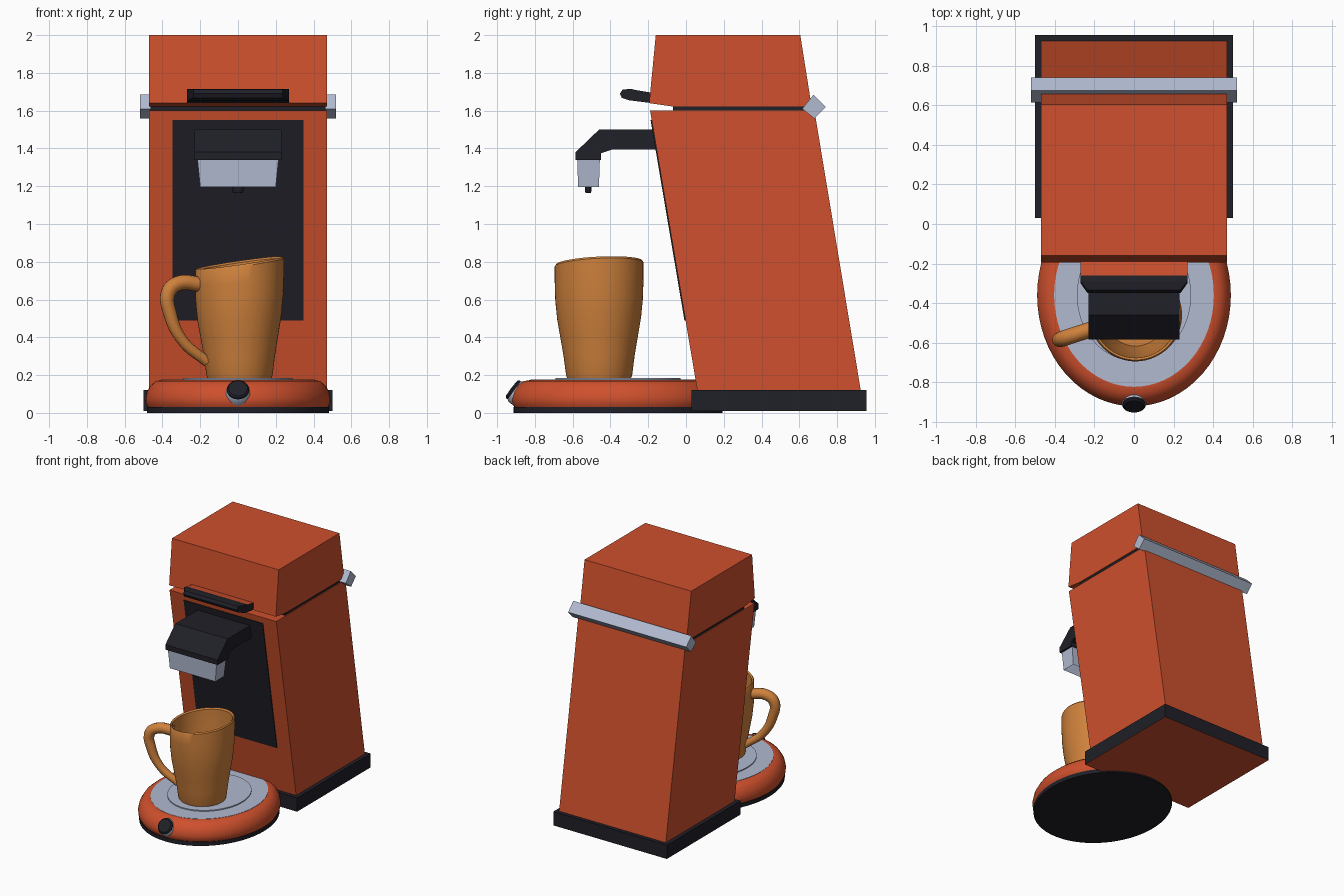
import bpy, bmesh
from math import sin, cos, pi, radians
from mathutils import Vector, Matrix

cube = bpy.data.objects.get("Cube")
if cube:
    bpy.data.objects.remove(cube, do_unlink=True)


def material(name, rgb):
    m = bpy.data.materials.new(name)
    m.use_nodes = True
    m.diffuse_color = (*rgb, 1)
    m.node_tree.nodes["Principled BSDF"].inputs["Base Color"].default_value = (*rgb, 1)
    return m


RED = material("orange red", (0.62, 0.08, 0.026))
DARK = material("charcoal", (0.014, 0.014, 0.021))
SILVER = material("silver blue", (0.44, 0.49, 0.63))
AMBER = material("amber", (0.62, 0.22, 0.045))


def finish(name, bm, mats, smooth=False, paint=None):
    bmesh.ops.recalc_face_normals(bm, faces=bm.faces)
    if paint:
        bm.normal_update()
        for f in bm.faces:
            f.material_index = int(paint(f))
    me = bpy.data.meshes.new(name)
    bm.to_mesh(me)
    bm.free()
    for m in mats:
        me.materials.append(m)
    ob = bpy.data.objects.new(name, me)
    bpy.context.collection.objects.link(ob)
    if smooth:
        bpy.ops.object.select_all(action='DESELECT')
        ob.select_set(True)
        bpy.context.view_layer.objects.active = ob
        bpy.ops.object.shade_smooth_by_angle(angle=radians(35))
    return ob


def slab(name, profile, half, mats, paint=None, adjust=None):
    """Extrude a (y, z) side profile across x."""
    bm = bmesh.new()
    rings = [[bm.verts.new((s * half, y, z)) for y, z in profile] for s in (-1, 1)]
    n = len(profile)
    bm.faces.new(rings[0])
    bm.faces.new(rings[1])
    for i in range(n):
        j = (i + 1) % n
        bm.faces.new((rings[0][i], rings[0][j], rings[1][j], rings[1][i]))
    if adjust:
        for v in bm.verts:
            adjust(v.co)
    return finish(name, bm, mats, paint=paint)


def lathe(name, profile, mats, sx=1, sy=1, loc=(0, 0, 0), rot=None, warp=None, n=64):
    """Revolve an (r, z) profile; zero radius closes to a point."""
    bm = bmesh.new()
    rings = []
    for r, z in profile:
        count = n if r else 1
        rings.append([bm.verts.new((r * sx * cos(2 * pi * i / n), r * sy * sin(2 * pi * i / n), z))
                      for i in range(count)])
    for a, b in zip(rings, rings[1:]):
        for i in range(n):
            corners = []
            for v in (a[i % len(a)], a[(i + 1) % n % len(a)],
                      b[(i + 1) % n % len(b)], b[i % len(b)]):
                if v not in corners:
                    corners.append(v)
            bm.faces.new(corners)
    for v in bm.verts:
        if warp:
            warp(v.co)
        if rot:
            v.co = rot @ v.co
        v.co += Vector(loc)
    return finish(name, bm, mats, smooth=True)


def box_profile(y0, y1, z0, z1):
    return [(y0, z0), (y1, z0), (y1, z1), (y0, z1)]


# Leaning housing, lid and the recessed seam between them
slab("lower_housing", [(0.06, 0.12), (0.925, 0.12), (0.68, 1.6), (-0.19, 1.6)], 0.47, [RED])
slab("lid", [(-0.195, 1.64), (-0.07, 1.622), (0.665, 1.622), (0.605, 2), (-0.16, 2)], 0.47, [RED])
slab("seam_core", box_profile(-0.07, 0.66, 1.59, 1.63), 0.463, [DARK])
slab("foot_plinth", box_profile(0.03, 0.955, 0.01, 0.12), 0.5, [DARK, RED],
     paint=lambda f: f.normal.z < -0.5)


# Dark plate on the sloping front face
def front_y(z):
    return 0.06 - 0.25 * (z - 0.12) / 1.48


slab("front_panel", [(front_y(0.49) - 0.006, 0.49), (front_y(0.49) + 0.002, 0.49),
                     (front_y(1.55) + 0.002, 1.55), (front_y(1.55) - 0.006, 1.55)], 0.348, [DARK])

# Diamond-section rear hinge bar
slab("hinge_bar", [(0.615, 1.61), (0.675, 1.685), (0.74, 1.62), (0.68, 1.558)], 0.52, [SILVER])


# Lid handle with narrowed front corners and a coloured rear strip
def narrow_tip(co):
    if co.y < -0.33:
        co.x *= 0.87


slab("lid_handle", [(-0.18, 1.64), (-0.3, 1.655), (-0.34, 1.668), (-0.35, 1.69), (-0.335, 1.712),
                    (-0.29, 1.715), (-0.26, 1.708), (-0.18, 1.695)], 0.27, [DARK, RED],
     paint=lambda f: f.normal.z > 0.5 and f.calc_center_median().y > -0.24, adjust=narrow_tip)

# Spout arm
slab("spout_arm", [(-0.13, 1.5), (-0.46, 1.5), (-0.585, 1.38), (-0.585, 1.34), (-0.45, 1.34),
                   (-0.45, 1.375), (-0.39, 1.395), (-0.13, 1.395)], 0.23, [DARK])

# Tapered outlet, hollow underneath
bm = bmesh.new()
bmesh.ops.create_cube(bm, size=1)
for v in bm.verts:
    low = v.co.z < 0
    v.co = Vector((v.co.x * (0.4 if low else 0.43), -0.516 + v.co.y * (0.11 if low else 0.12),
                   1.195 if low else 1.345))
bm.normal_update()
under = [f for f in bm.faces if f.normal.z < -0.5]
bmesh.ops.inset_region(bm, faces=under, thickness=0.012)
bmesh.ops.translate(bm, verts=under[0].verts, vec=(0, 0, 0.11))
finish("outlet", bm, [SILVER])
lathe("drip_nozzle", [(0, 1.31), (0.03, 1.31), (0.03, 1.175), (0.022, 1.163), (0, 1.163)], [DARK],
      sy=0.6, loc=(0, -0.518, 0), n=16)

# Oval drip tray
TRAY = dict(sx=0.49, sy=0.562, loc=(0, -0.36, 0))
lathe("tray_foot", [(0, 0), (0.985, 0), (0.985, 0.032), (0, 0.032)], [DARK], **TRAY)
lathe("tray_rim", [(0, 0.03), (0.975, 0.03), (0.995, 0.05), (1, 0.075), (0.985, 0.11), (0.945, 0.145),
                   (0.89, 0.168), (0.825, 0.174), (0, 0.174)], [RED], **TRAY)
lathe("tray_plate", [(0, 0.17), (0.825, 0.17), (0.825, 0.176), (0, 0.176)], [SILVER], **TRAY)
lathe("cup_rest", [(0, 0.17), (0.59, 0.17), (0.59, 0.184), (0, 0.184)], [SILVER], **TRAY)

# Tilted front button in a metal collar
tilt = Matrix.Rotation(radians(53), 3, 'X')
lathe("button_collar", [(0, -0.04), (0.066, -0.04), (0.066, 0), (0.056, 0.016), (0, 0.016)], [SILVER],
      loc=(0, -0.9, 0.112), rot=tilt, n=32)
lathe("button", [(0, 0), (0.059, 0), (0.059, 0.022), (0.05, 0.03), (0, 0.032)], [DARK],
      loc=(0, -0.9, 0.112), rot=tilt, n=32)

# Mug with a rim that dips towards the handle
MUG_LOC = (0.008, -0.46, 0)
MUG_ROT = Matrix.Rotation(radians(18), 3, 'Z')


def dip(co):
    co.z += 0.15 * co.x * min(1, max(0, (co.z - 0.2) / 0.58))


lathe("mug", [(0, 0.18), (0.168, 0.18), (0.175, 0.2), (0.188, 0.3), (0.205, 0.4), (0.222, 0.5),
              (0.232, 0.6), (0.235, 0.7), (0.235, 0.785), (0.228, 0.795), (0.217, 0.785),
              (0.213, 0.6), (0.187, 0.4), (0.157, 0.22), (0, 0.215)], [AMBER],
      loc=MUG_LOC, rot=MUG_ROT, warp=dip)

curve = bpy.data.curves.new("mug_handle", 'CURVE')
curve.dimensions = '3D'
curve.bevel_depth = 0.04
curve.bevel_resolution = 4
curve.use_fill_caps = True
curve.materials.append(AMBER)
path = [(-0.21, 0.68, 1), (-0.34, 0.685, 1), (-0.395, 0.64, 1), (-0.385, 0.52, 0.9),
        (-0.315, 0.38, 0.75), (-0.18, 0.27, 0.7)]
spline = curve.splines.new('BEZIER')
spline.bezier_points.add(len(path) - 1)
for p, (x, z, r) in zip(spline.bezier_points, path):
    p.co = MUG_ROT @ Vector((x, 0, z)) + Vector(MUG_LOC)
    p.radius = r
    p.handle_left_type = p.handle_right_type = 'AUTO'
spline.use_smooth = True
handle = bpy.data.objects.new("mug_handle", curve)
bpy.context.collection.objects.link(handle)
